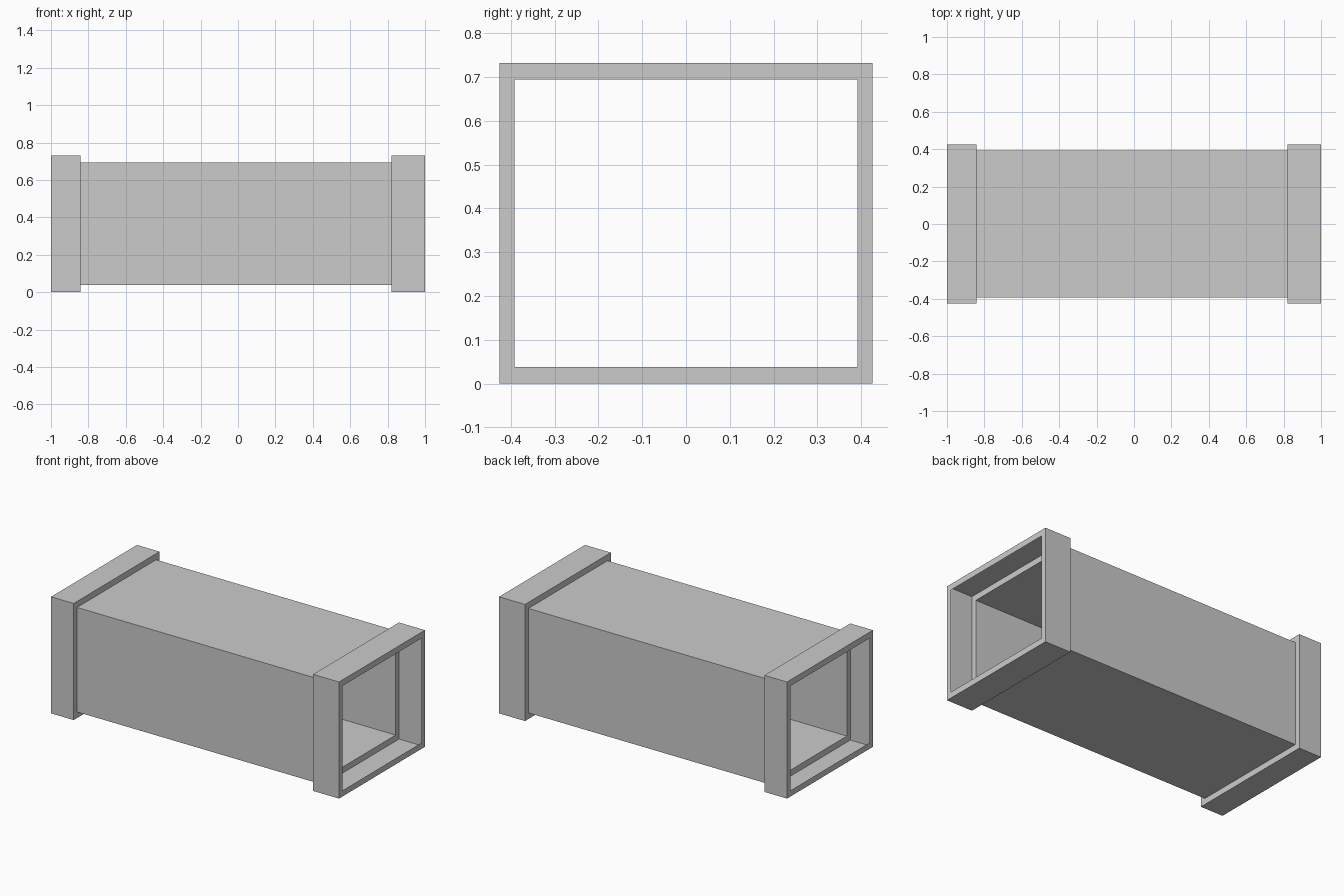
import bpy, bmesh

if "Cube" in bpy.data.objects:
    bpy.data.objects.remove(bpy.data.objects["Cube"])

MID_Z = 0.366            # height of the duct axis
OUTER = (0.426, 0.366)   # half width and half height of the collars
INNER = (0.392, 0.328)   # half width and half height of the duct


def rect_sweep(name, sections):
    """Join rectangular rings placed along x into an open thin-sheet shell."""
    bm = bmesh.new()
    rings = []
    for x, (hy, hz) in sections:
        corners = ((-hy, -hz), (hy, -hz), (hy, hz), (-hy, hz))
        rings.append([bm.verts.new((x, y, MID_Z + z)) for y, z in corners])
    for a, b in zip(rings, rings[1:]):
        for i in range(4):
            j = (i + 1) % 4
            # wound so that normals point outwards
            bm.faces.new((a[j], a[i], b[i], b[j]))
    mesh = bpy.data.meshes.new(name)
    bm.to_mesh(mesh)
    bm.free()
    obj = bpy.data.objects.new(name, mesh)
    bpy.context.collection.objects.link(obj)
    return obj


def collar(name, x0, x1):
    """Raised end band: rim, outer wall, rim, with the inside left hollow."""
    return rect_sweep(name, [(x0, INNER), (x0, OUTER), (x1, OUTER), (x1, INNER)])


# Straight duct between the two collars
rect_sweep("duct_body", [(-0.843, INNER), (0.82, INNER)])

# End collars, the right one slightly longer
collar("left_collar", -1.0, -0.843)
collar("right_collar", 0.82, 1.0)
